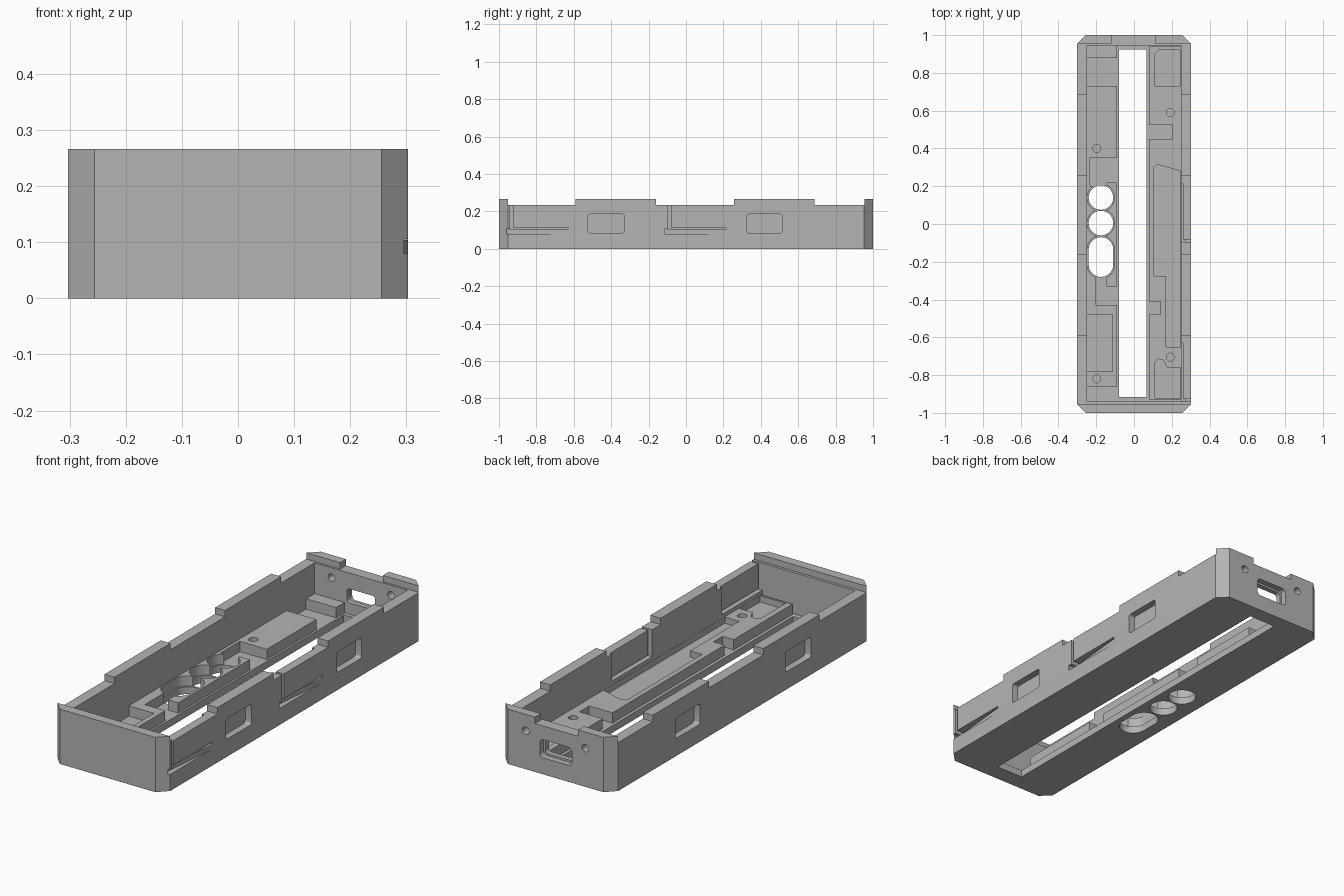
import bpy, bmesh, math
from mathutils import Vector

cube = bpy.data.objects.get("Cube")
if cube:
    bpy.data.objects.remove(cube, do_unlink=True)

grey = bpy.data.materials.new("plain_grey")
grey.use_nodes = True
COLOUR = (0.46, 0.46, 0.46, 1)
grey.diffuse_color = COLOUR
grey.node_tree.nodes["Principled BSDF"].inputs["Base Color"].default_value = COLOUR


def prism(name, pts, lo, hi, axis="z"):
    """Extrude a closed outline from lo to hi along an axis."""
    place = {"x": lambda a, b, c: (c, a, b),
             "y": lambda a, b, c: (a, c, b),
             "z": lambda a, b, c: (a, b, c)}[axis]
    bm = bmesh.new()
    face = bm.faces.new([bm.verts.new(place(a, b, lo)) for a, b in pts])
    ext = bmesh.ops.extrude_face_region(bm, geom=[face])
    verts = [v for v in ext["geom"] if isinstance(v, bmesh.types.BMVert)]
    bmesh.ops.translate(bm, verts=verts, vec=Vector(place(0, 0, hi - lo)))
    bmesh.ops.recalc_face_normals(bm, faces=bm.faces)
    me = bpy.data.meshes.new(name)
    bm.to_mesh(me)
    bm.free()
    me.materials.append(grey)
    ob = bpy.data.objects.new(name, me)
    bpy.context.scene.collection.objects.link(ob)
    return ob


def rect(x0, x1, y0, y1):
    return [(x0, y0), (x1, y0), (x1, y1), (x0, y1)]


def rounded(x0, x1, y0, y1, r, n=10):
    """Rounded rectangle outline; a circle or slot when r is half the width."""
    pts = []
    centres = [(x1 - r, y1 - r), (x0 + r, y1 - r), (x0 + r, y0 + r), (x1 - r, y0 + r)]
    for q, (cx, cy) in enumerate(centres):
        for i in range(n + 1):
            a = math.pi / 2 * (q + i / n)
            p = (cx + r * math.cos(a), cy + r * math.sin(a))
            if not pts or math.dist(p, pts[-1]) > 1e-5:
                pts.append(p)
    if math.dist(pts[0], pts[-1]) < 1e-5:
        pts.pop()
    return pts


def circle(x, y, r):
    return rounded(x - r, x + r, y - r, y + r, r)


def cut(target, *shape):
    """Subtract a prism from the target and bake the result."""
    cutter = prism("cutter", *shape)
    cutter.hide_render = True
    mod = target.modifiers.new("cut", "BOOLEAN")
    mod.operation, mod.solver, mod.object = "DIFFERENCE", "EXACT", cutter
    graph = bpy.context.evaluated_depsgraph_get()
    baked = bpy.data.meshes.new_from_object(target.evaluated_get(graph))
    target.modifiers.clear()
    target.data = baked
    bpy.data.objects.remove(cutter, do_unlink=True)


FLOOR, TOP, RIM, LIP = 0.035, 0.085, 0.235, 0.266
W, C = 0.303, 0.047

# Tray body with chamfered corners
outline = [(W, C - 1), (W, 1 - C), (W - C, 1), (C - W, 1),
           (-W, 1 - C), (-W, C - 1), (C - W, -1), (W - C, -1)]
tray = prism("tray", outline, 0, LIP)
cut(tray, rect(-0.25, 0.248, -0.94, 0.945), FLOOR, 1)

# Lowered rim stretches between the raised tabs
for y0, y1 in [(-0.953, -0.59), (-0.16, 0.257), (0.687, 0.955)]:
    cut(tray, rect(-1, 1, y0, y1), RIM, 1)

# Long floor slot
cut(tray, rect(-0.08, 0.065, -0.915, 0.925), -1, 0.2)

# Shallow grip pockets on both long sides
for y0, y1 in [(-0.525, -0.33), (0.325, 0.515)]:
    for lo, hi in [(W - 0.033, 1), (-1, 0.033 - W)]:
        cut(tray, rounded(y0, y1, 0.085, 0.185, 0.012, 4), lo, hi, "x")

# Spring latches in the left wall: groove, slits and thinned tongue
for y in (-0.94, -0.095):
    cut(tray, [(0.35, y - 0.02), (0.275, y - 0.02), (0.275, y + 0.005),
               (W, y + 0.3), (0.35, y + 0.3)], 0.08, 0.106)
    cut(tray, rect(y, y + 0.31, 0.104, 0.114), 0.2, 1, "x")
    cut(tray, rect(y, y + 0.014, 0.104, 1), 0.2, 1, "x")
    cut(tray, rect(0.2, 0.26, y + 0.01, y + 0.31), 0.11, 1)

# Back end: port opening, screw holes and lip notch
cut(tray, rounded(-0.087, 0.085, 0.08, 0.168, 0.02, 5), 0.97, 2, "y")
cut(tray, rounded(-0.077, 0.075, 0.09, 0.158, 0.015, 5), 0.9, 2, "y")
for x in (-0.16, 0.16):
    cut(tray, circle(x, 0.187, 0.018), 0.9, 2, "y")
cut(tray, rect(-0.12, 0.11, 0.9, 2), RIM, 1)

# Right-hand mounting block
right_block = prism("right_mount_block", [
    (-0.255, -0.86), (-0.09, -0.86), (-0.09, -0.43), (-0.2, -0.43),
    (-0.2, -0.28), (-0.145, -0.28), (-0.145, -0.33), (-0.09, -0.33),
    (-0.09, 0.22), (-0.145, 0.22), (-0.145, 0.2), (-0.235, 0.2),
    (-0.235, 0.35), (-0.09, 0.35), (-0.09, 0.73), (-0.255, 0.73)], FLOOR - 0.005, TOP)
cut(right_block, rect(-0.3, -0.115, -0.78, -0.48), -1, 1)

# Round openings through the block and floor
X, R = -0.175, 0.065
for y0, y1 in [(0.075, 0.205), (-0.06, 0.07), (-0.28, -0.07)]:
    cut(tray, rounded(X - R, X + R, y0, y1, R), -1, 0.2)
    cut(right_block, rounded(X - 0.073, X + 0.073, y0 - 0.008, y1 + 0.008, 0.073), -1, 1)

# Corner block at the back
prism("corner_block", rect(-0.255, -0.09, 0.88, 0.95), FLOOR - 0.005, TOP)

# Left-hand mounting block with edge notches
left_block = prism("left_mount_block", rect(0.08, 0.253, -0.93, 0.94), FLOOR - 0.005, TOP)
cut(left_block, rect(0, 0.205, 0.45, 0.525), -1, 1)
cut(left_block, rect(0, 0.14, -0.48, -0.41), -1, 1)

# Sunken pockets in the left block
SUNK = 0.055
cut(left_block, [(0.105, -0.275), (0.17, -0.275), (0.17, -0.65), (0.247, -0.65),
                 (0.247, 0.28), (0.125, 0.315), (0.105, 0.3)], SUNK, 1)
cut(left_block, [(0.11, 0.73), (0.247, 0.73), (0.247, 0.92), (0.13, 0.92), (0.11, 0.9)], SUNK, 1)
cut(left_block, [(0.11, -0.92), (0.247, -0.92), (0.247, -0.76), (0.175, -0.76),
                 (0.155, -0.72), (0.125, -0.715), (0.11, -0.735)], SUNK, 1)

# Screw holes in the blocks
for block, x, y in [(right_block, -0.197, 0.4), (right_block, -0.197, -0.82),
                    (left_block, 0.192, 0.59), (left_block, 0.192, -0.705)]:
    cut(block, circle(x, y, 0.021), 0.045, 1)

# Smooth the round walls, keep hard edges sharp
bpy.ops.object.select_all(action="DESELECT")
for ob in bpy.context.scene.objects:
    if ob.type == "MESH":
        ob.select_set(True)
        bpy.context.view_layer.objects.active = ob
bpy.ops.object.shade_smooth_by_angle(angle=math.radians(30))
